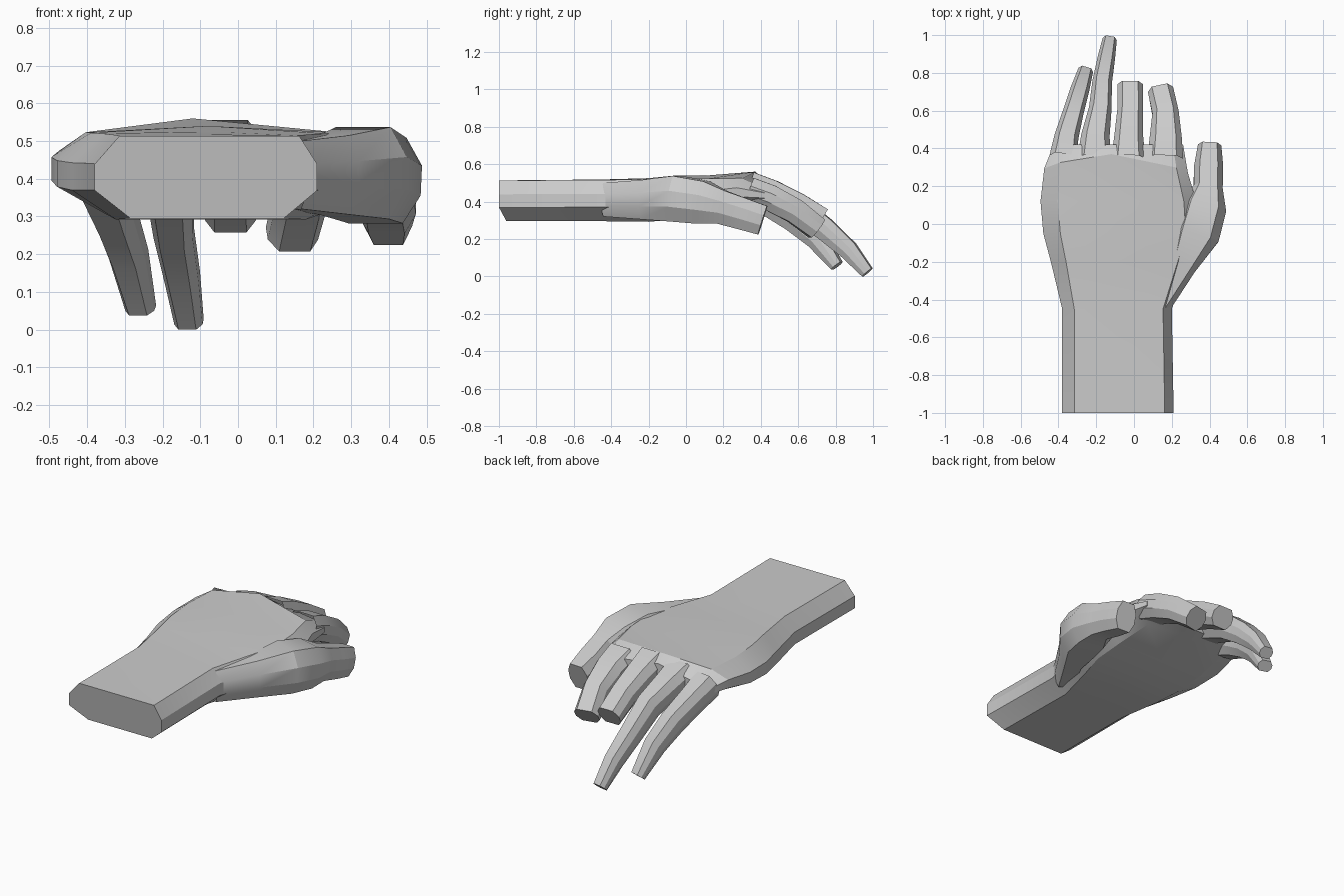
import bpy, bmesh
from math import radians
from mathutils import Vector

if "Cube" in bpy.data.objects:
    bpy.data.objects.remove(bpy.data.objects["Cube"])

# eight-sided cross-section, flat on top and bottom
OCT = [(1, -.35), (1, .35), (.62, 1), (-.62, 1), (-1, .35), (-1, -.35), (-.62, -1), (.62, -1)]


def skin(name, rings, cap_start=True):
    """Join successive rings of points into one closed surface."""
    bm = bmesh.new()
    loops = [[bm.verts.new(p) for p in ring] for ring in rings]
    n = len(loops[0])
    for a, b in zip(loops, loops[1:]):
        for i in range(n):
            j = (i + 1) % n
            bm.faces.new((a[i], a[j], b[j], b[i]))
    bm.faces.new(loops[-1])
    if cap_start:
        bm.faces.new(loops[0])
    bmesh.ops.recalc_face_normals(bm, faces=bm.faces)
    if not cap_start and sum(f.normal.x * f.calc_center_median().x for f in bm.faces) is None:
        bmesh.ops.reverse_faces(bm, faces=bm.faces)
    me = bpy.data.meshes.new(name)
    bm.to_mesh(me)
    bm.free()
    ob = bpy.data.objects.new(name, me)
    bpy.context.collection.objects.link(ob)
    bpy.ops.object.select_all(action='DESELECT')
    ob.select_set(True)
    bpy.context.view_layer.objects.active = ob
    bpy.ops.object.shade_smooth_by_angle(angle=radians(25))
    return ob


def digit(name, path):
    """Finger along a path of (x, y, z, half width, half thickness)."""
    pts = [Vector(p[:3]) for p in path]
    rings = []
    for i, p in enumerate(path):
        t = (pts[min(i + 1, len(pts) - 1)] - pts[max(i - 1, 0)]).normalized()
        side = t.cross(Vector((0, 0, 1))).normalized()
        up = side.cross(t)
        rings.append([pts[i] + side * u * p[3] + up * v * p[4] for u, v in OCT])
    return skin(name, rings, cap_start=False)


# forearm and palm: y, left x, right x, bottom z, shoulder z, crown z, crown x
hand = [
    (-1.00, -.38, .21, .295, .513, .513, -.08),
    (-.45, -.38, .20, .295, .515, .518, -.08),
    (-.20, -.44, .29, .292, .52, .525, -.08),
    (-.05, -.48, .34, .305, .522, .54, -.08),
    (.12, -.495, .33, .33, .523, .54, -.10),
    (.33, -.475, .285, .375, .525, .56, -.12),
    (.42, -.425, .26, .39, .475, .52, -.12),
]
rings = []
for k, (y, x0, x1, zb, zs, zt, xm) in enumerate(hand):
    w, h = x1 - x0, zs - zb
    lo, hi = zb + h * .34, zb + h * .66
    ring = [(x1, y, lo), (x1, y, hi), (x1 - w * .08, y, zs), (xm, y, zt),
            (x0 + w * .11, y, zs), (x0, y, hi), (x0, y, lo),
            (x0 + w * .16, y, zb), (xm, y, zb), (x1 - w * .15, y, zb)]
    if k == 0:  # cut end leans back at the underside
        ring = [(x, y + (.04 if z < lo - .01 else 0), z) for x, y, z in ring]
    if k == len(hand) - 2:  # knuckle line curves back toward both sides
        ring = [(x, y + .04 - .6 * (x - xm) ** 2, z) for x, y, z in ring]
    rings.append(ring)
skin("forearm_and_palm", rings)

# four fingers
digit("little_finger", [(-.375, .34, .445, .075, .075), (-.36, .45, .39, .064, .07),
                        (-.325, .58, .305, .055, .066), (-.29, .70, .20, .05, .055),
                        (-.258, .807, .057, .04, .032)])
digit("ring_finger", [(-.21, .34, .475, .09, .07), (-.205, .46, .43, .075, .07),
                      (-.18, .60, .36, .06, .068), (-.17, .74, .255, .052, .06),
                      (-.148, .87, .14, .046, .05), (-.13, .97, .021, .038, .033)])
digit("middle_finger", [(-.03, .34, .49, .09, .07), (-.028, .46, .445, .076, .07),
                        (-.02, .60, .38, .068, .065), (-.02, .73, .308, .068, .058)])
digit("index_finger", [(.165, .34, .46, .095, .07), (.168, .45, .42, .085, .07),
                       (.168, .58, .35, .07, .066), (.143, .70, .255, .068, .06)])

# thumb with its fleshy base
digit("thumb", [(.13, -.42, .41, .07, .09), (.255, -.22, .41, .075, .105),
                (.33, -.05, .415, .125, .122), (.37, .09, .395, .12, .115),
                (.392, .19, .37, .077, .09), (.395, .30, .335, .077, .085),
                (.40, .41, .30, .062, .08)])
